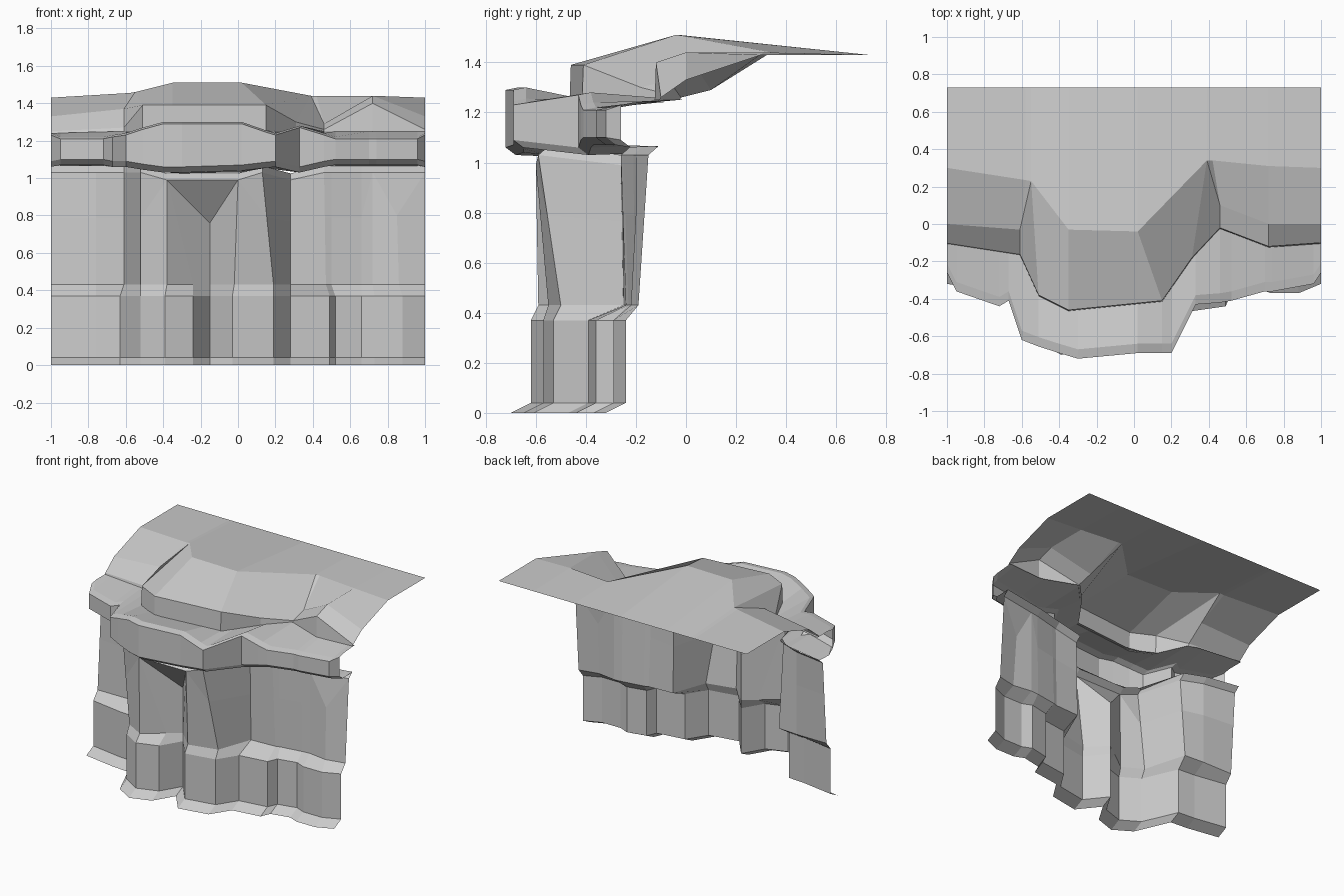
import bpy, bmesh


def loft(name, rows):
    """Skin a list of equally long point rows into an open flat-shaded sheet."""
    bm = bmesh.new()
    grid = [[bm.verts.new(p) for p in row] for row in rows]
    for a, b in zip(grid, grid[1:]):
        for i in range(len(a) - 1):
            bm.faces.new((a[i], a[i + 1], b[i + 1], b[i]))
    bmesh.ops.remove_doubles(bm, verts=bm.verts[:], dist=0.001)
    mesh = bpy.data.meshes.new(name)
    bm.to_mesh(mesh)
    bm.free()
    obj = bpy.data.objects.new(name, mesh)
    bpy.context.collection.objects.link(obj)
    return obj


def mix(p, q, t):
    return tuple(a + (b - a) * t for a, b in zip(p, q))


def at_x(row, x):
    """Point on a polyline at a given x."""
    for p, q in zip(row, row[1:]):
        if p[0] <= x <= q[0] and q[0] > p[0]:
            return mix(p, q, (x - p[0]) / (q[0] - p[0]))
    return row[-1]


# Wall: plinth outline, shoulder outline and crown outline
plinth = [(-1, -.24), (-.76, -.28), (-.63, -.29), (-.52, -.54), (-.39, -.62), (-.24, -.57),
          (-.15, -.42), (-.03, -.57), (.19, -.53), (.28, -.39), (.49, -.36), (.52, -.29),
          (.66, -.26), (.73, -.29), (.88, -.29), (1, -.24)]
shoulder = [(-1, -.19), (-.76, -.19), (-.61, -.20), (-.52, -.51), (-.38, -.59), (-.24, -.487),
            (-.15, -.42), (-.02, -.55), (.19, -.50), (.28, -.25), (.47, -.24), (.50, -.23),
            (.66, -.205), (.72, -.20), (.86, -.22), (1, -.19)]
crown = [(-1, -.15, 1.03), (-.76, -.19, 1.03), (-.61, -.25, 1.03), (-.52, -.58, 1.03),
         (-.38, -.60, .99), (-.38, -.60, .99), (-.38, -.60, .99), (0, -.60, .99),
         (.13, -.59, 1.03), (.28, -.26, .99), (.46, -.26, 1.03), (.50, -.25, 1.03),
         (.66, -.21, 1.03), (.72, -.20, 1.03), (.72, -.20, 1.03), (1, -.15, 1.03)]
foot = [(x, y - .08, 0) for x, y in plinth]
low = [(x, y, .04) for x, y in plinth]
high = [(x, y, .37) for x, y in plinth]
waist = [(x, y, .43) for x, y in shoulder]
middle = [mix(p, q, .6) for p, q in zip(waist, crown)]
for i in (4, 5, 7, 13, 15):          # triangular overhangs hang from the crown
    middle[i] = crown[i]
middle[6], middle[14] = (-.15, -.42, .76), (.85, -.20, .80)
lip = [(x, y + .04, z + .035) for x, y, z in crown]
loft("cliff_wall", [foot, low, high, waist, middle, crown, lip])

# Roof: front edge, crest, rear line and flat back strip
front = [(-1, -.10, 1.25), (-.61, -.16, 1.27), (-.51, -.38, 1.39), (-.35, -.46, 1.39),
         (.15, -.41, 1.39), (.31, -.18, 1.30), (.46, -.02, 1.26), (.72, -.12, 1.40), (1, -.10, 1.26)]
crest = [(-1, 0, 1.33), (-.61, -.03, 1.37), (-.55, .23, 1.46), (-.35, -.03, 1.51),
         (.02, -.04, 1.51), (.39, .34, 1.44), (.46, .10, 1.29), (.72, 0, 1.44), (1, 0, 1.33)]
rear = [(-1, .30, 1.43), (-.58, .235, 1.455), *crest[2:6], (.42, .34, 1.44), (.72, .31, 1.44), (1, .30, 1.43)]
back = [(x, .73, 1.43) for x, y, z in rear]
skirt = [(x, y - .005, min(z, 1.26) - .01) for x, y, z in front]
loft("cliff_top", [skirt, front, crest, rear, back])

# Ledge: x, front y, lower z, upper z; tied back to the wall lip and the roof skirt
ledge = [(-1, -.26, 1.09, 1.23), (-.95, -.36, 1.10, 1.21), (-.72, -.44, 1.10, 1.21),
         (-.67, -.41, 1.09, 1.22), (-.60, -.62, 1.09, 1.23), (-.51, -.655, 1.075, 1.26),
         (-.40, -.69, 1.06, 1.29), (-.30, -.72, 1.06, 1.29), (.02, -.69, 1.07, 1.29),
         (.15, -.69, 1.085, 1.245), (.20, -.69, 1.09, 1.23), (.33, -.43, 1.06, 1.27),
         (.46, -.42, 1.09, 1.23), (.52, -.41, 1.10, 1.21), (.70, -.36, 1.10, 1.21),
         (.74, -.36, 1.10, 1.21), (.96, -.32, 1.10, 1.21), (1, -.26, 1.09, 1.23)]
under = [at_x(lip, x) for x, *_ in ledge]
bottom = [(x, y + .04, b - .03) for x, y, b, t in ledge]
face_low = [(x, y, b) for x, y, b, t in ledge]
face_high = [(x, y, t) for x, y, b, t in ledge]
rim = [(x, y + .05, t + .01) for x, y, b, t in ledge]
inner = [(x, y + .02, z) for x, y, z in (at_x(skirt, p[0]) for p in ledge)]
loft("cliff_ledge", [under, bottom, face_low, face_high, rim, inner])
